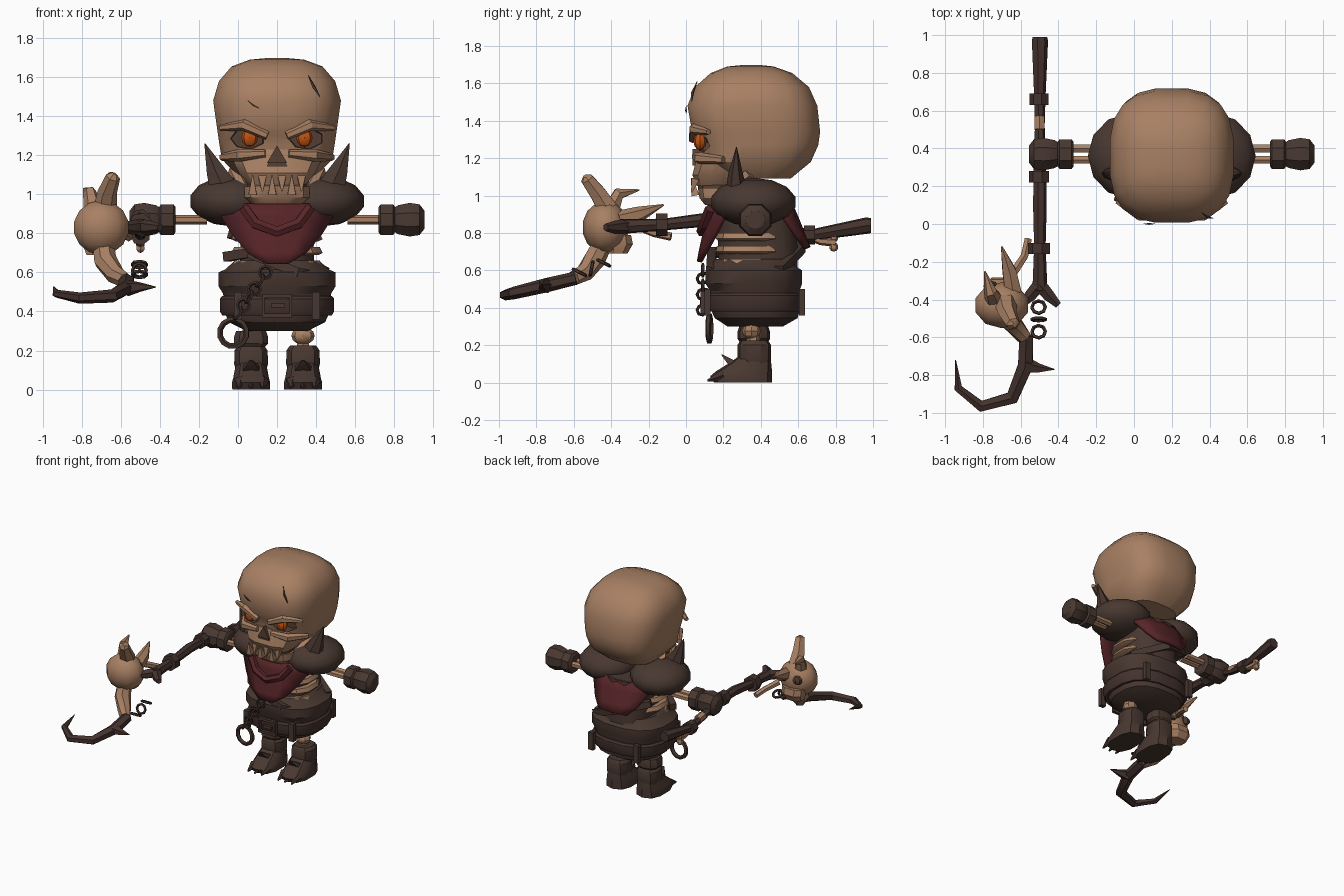
import bpy, bmesh, math
from mathutils import Vector as V

if "Cube" in bpy.data.objects:
    bpy.data.objects.remove(bpy.data.objects["Cube"])

def mat(name, c):
    m = bpy.data.materials.new(name)
    m.diffuse_color = (*c, 1)
    m.use_nodes = True
    m.node_tree.nodes["Principled BSDF"].inputs["Base Color"].default_value = m.diffuse_color
    return m

BONE = mat("bone", (0.39, 0.215, 0.125))
PIT = mat("dark bone recess", (0.09, 0.05, 0.034))
DARK = mat("dark leather", (0.066, 0.039, 0.030))
WOOD = mat("dark wood", (0.058, 0.033, 0.027))
RED = mat("red cloth", (0.095, 0.018, 0.021))
EYE = mat("orange eye", (0.52, 0.085, 0.006))
CX, CY = 0.2, 0.37   # body axis

def finish(name, bm, m, angle=32):
    bmesh.ops.recalc_face_normals(bm, faces=bm.faces)
    me = bpy.data.meshes.new(name)
    bm.to_mesh(me)
    bm.free()
    o = bpy.data.objects.new(name, me)
    bpy.context.collection.objects.link(o)
    me.materials.append(m)
    shade(o, angle)
    return o

def shade(o, angle):
    bpy.ops.object.select_all(action='DESELECT')
    o.select_set(True)
    bpy.context.view_layer.objects.active = o
    bpy.ops.object.shade_smooth_by_angle(angle=math.radians(angle))

def skin(bm, rings, closed=False):
    n = len(rings[0])
    pairs = list(zip(rings, rings[1:])) + ([(rings[-1], rings[0])] if closed else [])
    for a, b in pairs:
        for i in range(n):
            bm.faces.new((a[i], a[(i + 1) % n], b[(i + 1) % n], b[i]))
    if not closed:
        bm.faces.new(rings[0])
        bm.faces.new(rings[-1])

def loft(name, rows, m, cx=CX, n=16, e=2.6, angle=32):
    """Stack of rounded sections: (z, half width, front y, back y)."""
    bm, rings = bmesh.new(), []
    for z, hx, yf, yb in rows:
        r = []
        for i in range(n):
            a = 2 * math.pi * (i + 0.5) / n
            c, s = math.cos(a), math.sin(a)
            px = math.copysign(abs(c) ** (2 / e), c)
            py = math.copysign(abs(s) ** (2 / e), s)
            r.append(bm.verts.new((cx + hx * px, (yf + yb) / 2 + (yb - yf) / 2 * py, z)))
        rings.append(r)
    skin(bm, rings)
    return finish(name, bm, m, angle)

def tube(name, pts, radii, m, n=8, ref=(0, 0, 1), flat=1, closed=False, turn=0.5):
    bm, rings, k = bmesh.new(), [], len(pts)
    pts = [V(p) for p in pts]
    if not isinstance(radii, (list, tuple)):
        radii = [radii] * k
    for i, p in enumerate(pts):
        a = pts[i - 1] if closed or i else p
        b = pts[(i + 1) % k] if closed or i < k - 1 else p
        t = (b - a).normalized()
        n1 = t.cross(V(ref)).normalized()
        n2 = n1.cross(t)
        rings.append([bm.verts.new(p + radii[i] * (n1 * math.cos(q) + n2 * flat * math.sin(q)))
                      for q in (2 * math.pi * (j + turn) / n for j in range(n))])
    skin(bm, rings, closed)
    return finish(name, bm, m)

def ring(name, c, R, r, axis, m, n=10):
    ax = V(axis).normalized()
    u = ax.orthogonal().normalized()
    w = ax.cross(u)
    pts = [V(c) + R * (u * math.cos(a) + w * math.sin(a)) for a in (2 * math.pi * i / n for i in range(n))]
    return tube(name, pts, r, m, 5, axis, closed=True)

def ball(name, c, r, m, u=10, v=7, angle=32):
    bm = bmesh.new()
    bmesh.ops.create_uvsphere(bm, u_segments=u, v_segments=v, radius=1)
    for p in bm.verts:
        p.co = V((c[0] + p.co.x * r[0], c[1] + p.co.y * r[1], c[2] + p.co.z * r[2]))
    return finish(name, bm, m, angle)

def cut(target, cutters):
    """Carve recesses that keep the dark recess colour."""
    target.data.materials.append(PIT)
    for c in cutters:
        c.data.materials.append(PIT)
        for f in c.data.polygons:
            f.material_index = 1
        c.hide_render = True
        b = target.modifiers.new("cut", 'BOOLEAN')
        b.object, b.operation, b.solver = c, 'DIFFERENCE', 'EXACT'
    dg = bpy.context.evaluated_depsgraph_get()
    me = bpy.data.meshes.new_from_object(target.evaluated_get(dg))
    target.modifiers.clear()
    target.data = me
    for c in cutters:
        bpy.data.objects.remove(c)
    shade(target, 35)

# Head: cranium, upper jaw, lower jaw
cranium = loft("cranium", [(1.09, .20, .20, .56), (1.18, .285, .08, .67), (1.27, .30, .06, .71),
                           (1.34, .31, .03, .72), (1.48, .33, .005, .705), (1.58, .30, .045, .66),
                           (1.655, .235, .13, .57), (1.69, .14, .22, .47), (1.698, .05, .3, .4)],
               BONE, n=20, e=2.9, angle=45)
upper = loft("upper_jaw", [(1.05, .15, .055, .32), (1.11, .20, .03, .36), (1.17, .23, .045, .4),
                           (1.23, .24, .06, .4)], BONE, n=12, e=2.8)
loft("lower_jaw", [(.95, .13, .10, .25), (.985, .17, .07, .32), (1.04, .17, .06, .34)], BONE, n=12, e=3)
loft("mouth_gap", [(1.03, .155, .062, .33), (1.07, .155, .062, .33)], PIT, n=12, e=3)
cut(cranium, [tube("socket_cutter", [(CX + s * .155, -.1, 1.285), (CX + s * .15, .16, 1.285)],
                   [.105, .085], BONE, 7, flat=.6) for s in (-1, 1)])
cut(upper, [tube("nose_cutter", [(CX, -.1, 1.175), (CX, .09, 1.175)], .058, BONE, 3, turn=.75)])
tube("nose_hole", [(CX, .035, 1.19), (CX, .07, 1.19)], .06, PIT, 3, turn=.75)
for s in (-1, 1):
    ball("eye", (CX + s * .14, .075, 1.29), (.042, .035, .047), EYE, 8, 6)
    tube("brow_ridge", [(CX + s * .29, .12, 1.34), (CX + s * .17, .045, 1.355), (CX + s * .05, .035, 1.30)],
         [.015, .03, .022], BONE, 6)
    tube("cheek_bone", [(CX + s * .06, .05, 1.21), (CX + s * .19, .07, 1.20), (CX + s * .28, .2, 1.19)],
         [.02, .032, .02], BONE, 6)
    tube("jaw_hinge", [(CX + s * .16, .2, 1.0), (CX + s * .22, .34, 1.12)], .035, BONE, 6)
for i in range(6):   # teeth, alternating up and down
    x = CX - .125 + .05 * i
    z0, z1 = ((1.09, 1.015) if i % 2 else (1.0, 1.095))
    tube("tooth", [(x, .05, z0), (x, .03, z1)], [.03, .004], BONE, 4, (0, 1, 0))
tube("brow_crack", [(.05, .002, 1.48), (.08, 0, 1.455), (.11, .002, 1.44)], [.002, .006, .002], PIT, 4)
tube("crown_crack", [(.36, .06, 1.61), (.39, .035, 1.55), (.42, .03, 1.5)], [.002, .008, .002], PIT, 4)

# Shoulder collar, spikes, arms and gloves
for s in (-1, 1):
    side = lambda d: CX + s * d
    ball("shoulder_collar", (side(.225), .36, .965), (.225, .23, .13), DARK, 12, 7, 40)
    tube("shoulder_spike", [(side(.27), .27, 1.02), (side(.315), .265, 1.12), (side(.37), .27, 1.26)],
         [.085, .055, .003], DARK, 6, (0, 1, 0), .7)
    for y in (.34, .40):
        tube("forearm_bone", [(side(.36), y, .87), (side(.55), y, .87)], .024, BONE, 6)
    tube("glove_cuff", [(side(.52), CY, .87), (side(.53), CY, .87), (side(.595), CY, .87), (side(.61), CY, .87)],
         [.07, .085, .085, .06], DARK)
    tube("fist", [(side(d), CY, .87) for d in (.59, .62, .68, .73, .755)], [.06, .08, .093, .085, .05], DARK)

# Torso, ribs, skirt and belt
loft("torso", [(.55, .20, .17, .60), (.72, .19, .17, .60), (.95, .2, .15, .58)], DARK)
for z in (.63, .70, .77):
    loft("rib", [(z - .012, .215, .17, .50), (z, .24, .155, .52), (z + .03, .225, .16, .51)], BONE, n=12)
tube("back_strap", [(CX - .24, .50, .80), (CX, .615, .72), (CX + .25, .5, .60)], .035, DARK, 4)
tube("front_strap", [(-.06, .25, .68), (.06, .14, .70), (.30, .13, .60), (.46, .25, .56)], .035, DARK, 4)
loft("skirt", [(.30, .16, .22, .52), (.345, .25, .15, .60), (.40, .275, .125, .615), (.49, .28, .125, .61),
               (.53, .305, .10, .625), (.60, .305, .10, .625), (.615, .27, .13, .6), (.66, .22, .15, .58)], DARK)
loft("belt", [(.38, .285, .11, .62), (.40, .297, .10, .63), (.465, .297, .10, .63), (.48, .285, .11, .62)], WOOD)
tube("buckle", [(.13, .09, .38), (.27, .09, .38), (.27, .09, .48), (.13, .09, .48)],
     .017, DARK, 4, (0, 1, 0), closed=True)
tube("buckle_pin", [(.17, .085, .43), (.24, .085, .43)], .015, DARK, 4)
for x in (0, .4):
    for y in (.115, .62):
        tube("belt_loop", [(x, y, .36), (x, y, .50)], .03, DARK, 4, (0, 1, 0), .8)

# Hip chain and ring
ring("hip_ring", (-.025, .125, .29), .07, .016, (0.1, 1, 0), WOOD, 12)
for i in range(6):
    t = i / 5
    ring("hip_chain_link", (.0 + .14 * t, .09, .39 + .21 * t), .032, .009,
         (0, 1, 0) if i % 2 else (.8, .3, -.5), WOOD, 8)

# Scarf bib, front and back
def bib(name, rows, d):
    bm, grid = bmesh.new(), []
    for z, hw, y in rows:
        grid.append([bm.verts.new((CX + hw * s, y + d * 1.1 * (hw * s) ** 2, z)) for s in (-1, -.5, 0, .5, 1)])
    for a, b in zip(grid, grid[1:]):
        for i in range(4):
            bm.faces.new((a[i], a[i + 1], b[i + 1], b[i]))
    o = finish(name, bm, RED)
    k = o.modifiers.new("thickness", 'SOLIDIFY')
    k.thickness, k.offset = .025, 0

bib("scarf_front", [(.95, .29, .13), (.88, .28, .115), (.79, .225, .10), (.70, .15, .08), (.645, .06, .07)], 1)
bib("scarf_back", [(.95, .24, .56), (.88, .24, .59), (.78, .18, .63), (.72, .12, .655)], -1)
tube("scarf_fold", [(.03, .13, .93), (.09, .10, .85), (.2, .085, .81), (.31, .10, .85), (.37, .13, .93)],
     .03, RED, 6, (0, 1, 0))

# Legs and boots
for s in (-1, 1):
    x = CX + s * .133
    tube("leg_bone", [(x, .36, .15), (x, .36, .36)], .036, BONE, 6, (0, 1, 0))
    ball("knee", (x, .35, .275), (.06, .05, .045), BONE, 8, 6)
    loft("boot_foot", [(0, .10, .15, .46), (.035, .102, .13, .46), (.06, .095, .16, .46), (.11, .085, .24, .455),
                       (.14, .075, .28, .45)], DARK, x, 10)
    loft("boot_shaft", [(.10, .08, .28, .45), (.13, .09, .275, .455), (.20, .088, .275, .455),
                        (.225, .07, .29, .44)], DARK, x, 10)
    tube("boot_tongue", [(x, .29, .08), (x, .23, .115), (x, .19, .15)], [.07, .055, .008], DARK, 4, (0, 0, 1), .4)
    for d in (-.06, 0, .06):
        tube("toe_claw", [(x + d, .2, .04), (x + d, .115, .01)], [.032, .006], WOOD, 5)
loft("shin_guard", [(.22, .075, .285, .44), (.235, .09, .275, .45), (.27, .09, .275, .45), (.30, .08, .285, .44)],
     DARK, CX - .133, 10)

# Staff held in the right hand
X = -.5
tube("staff_shaft", [(X, .99, .84), (X, .97, .84), (X, .68, .79), (X, .52, .81), (X, .37, .86), (X, .1, .87),
                     (X, -.12, .845), (X, -.35, .835)],
     [.04, .045, .032, .027, .033, .038, .032, .042], WOOD, 7)
for y, z, r in ((.66, .79, .052), (.25, .87, .055), (-.13, .845, .062)):
    tube("staff_band", [(X, y - .03, z), (X, y + .03, z)], r, WOOD, 7)
for s in (-1, 1):
    tube("staff_prong", [(X, -.32, .835), (X + s * .05, -.38, .83), (X + s * .10, -.43, .83)], [.04, .036, .02], WOOD, 6)
tube("staff_charm_bone", [(X, .63, .79), (X, .72, .755), (X, .80, .75)], [.018, .02, .025], BONE, 6)
for z in (.725, .775):
    ball("charm_bone_end", (X, .79, z), (.025, .025, .025), BONE, 6, 5)
tube("staff_finger", [(-.5, .50, .83), (-.5, .57, .82)], .03, BONE, 6)

# Horned skull lantern on the staff
ball("staff_skull", (-.70, -.43, .83), (.15, .125, .14), BONE, 10, 7, 40)
for dx in (-.06, .06):
    ball("staff_skull_socket", (-.70 + dx, -.325, .86), (.04, .028, .035), PIT, 7, 5)
loft("staff_skull_jaw", [(.69, .07, -.42, -.31), (.74, .09, -.42, -.28), (.79, .09, -.42, -.29)], BONE, -.71, 8)
tube("skull_horn_tall", [(-.68, -.42, .93), (-.67, -.47, 1.01), (-.64, -.53, 1.09), (-.63, -.535, 1.105)],
     [.06, .05, .038, .015], BONE, 6, (1, 0, 0))
tube("skull_horn_left", [(-.74, -.40, .92), (-.76, -.36, 1.01), (-.79, -.25, 1.03)], [.05, .035, .004], BONE, 6, (1, 0, 0))
tube("skull_horn_back", [(-.64, -.36, .87), (-.66, -.25, .90), (-.70, -.12, .95)], [.05, .042, .005], BONE, 6)
tube("skull_finger", [(-.64, -.26, .84), (-.58, -.17, .80), (-.56, -.08, .78)], [.025, .022, .022], BONE, 6)
tube("skull_neck", [(-.69, -.45, .74), (-.68, -.49, .66), (-.63, -.54, .59), (-.58, -.60, .56)],
     [.055, .06, .05, .04], BONE, 7, (1, 0, 0))

# Hook blade and its chain
hook = [(-.57, -.59), (-.575, -.75), (-.645, -.92), (-.81, -.965), (-.93, -.87), (-.945, -.72)]
tube("hook_blade", [(x, y, .46 + (y + 1) * .24) for x, y in hook],
     [.042, .045, .04, .034, .024, .003], WOOD, 6, flat=.85)
tube("hook_spike", [(-.57, -.75, .52), (-.50, -.765, .525), (-.42, -.77, .525)], [.045, .025, .002], WOOD, 5)
for y, z, ax in ((-.44, .64, (0, .5, 1)), (-.505, .61, (0, 1, -.2)), (-.57, .59, (0, .5, 1))):
    ring("hook_chain_link", (-.505, y, z), .036, .01, ax, WOOD, 8)
